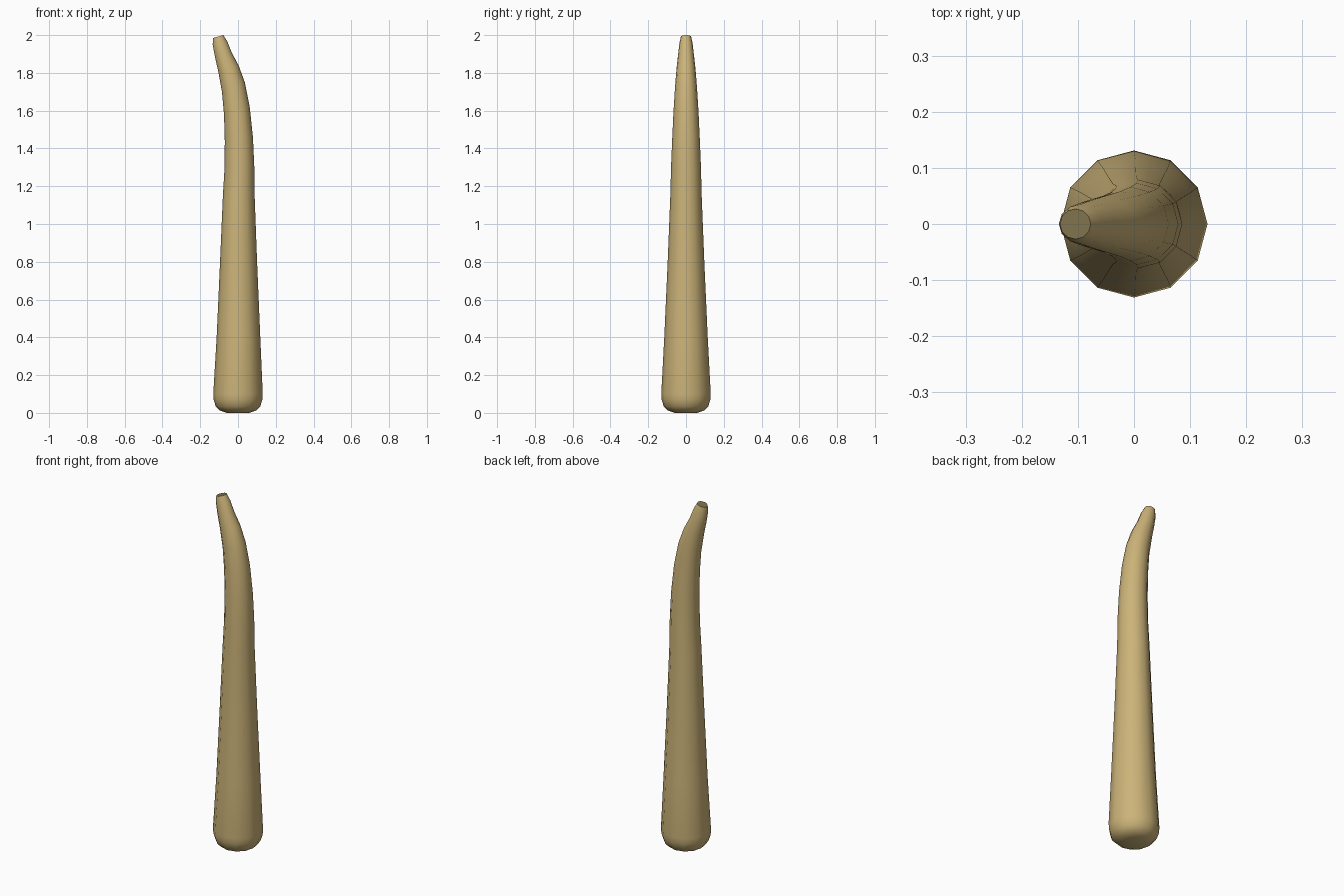
import bpy, bmesh, math
from mathutils import Vector

cube = bpy.data.objects.get("Cube")
if cube:
    bpy.data.objects.remove(cube, do_unlink=True)

SIDES = 12


def make_material(name, color):
    mat = bpy.data.materials.new(name)
    mat.use_nodes = True
    mat.diffuse_color = color
    mat.node_tree.nodes["Principled BSDF"].inputs["Base Color"].default_value = color
    return mat


def add_ring(bm, left, right, depth):
    """Elliptical ring spanning two points in the xz plane."""
    a, b = Vector((left[0], 0, left[1])), Vector((right[0], 0, right[1]))
    centre, half = (a + b) / 2, (b - a) / 2
    ring = []
    for i in range(SIDES):
        t = math.tau * i / SIDES
        ring.append(bm.verts.new(centre + half * math.cos(t)
                                 + Vector((0, depth * math.sin(t), 0))))
    return ring


# Rounded foot: (radius, height)
foot = [(0.06, 0), (0.095, 0.012), (0.118, 0.035), (0.129, 0.07), (0.131, 0.1)]
sections = [((-r, z), (r, z), r) for r, z in foot]

# Tapering shaft and curved tip: left point, right point, half depth
sections += [
    ((-0.113, 0.4), (0.118, 0.4), 0.115),
    ((-0.095, 0.8), (0.101, 0.8), 0.097),
    ((-0.08, 1.15), (0.088, 1.15), 0.083),
    ((-0.071, 1.3), (0.086, 1.31), 0.079),
    ((-0.07, 1.44), (0.079, 1.46), 0.073),
    ((-0.074, 1.58), (0.062, 1.62), 0.066),
    ((-0.085, 1.7), (0.036, 1.75), 0.058),
    ((-0.105, 1.81), (0.003, 1.84), 0.05),
    ((-0.122, 1.885), (-0.032, 1.905), 0.042),
    ((-0.134, 1.95), (-0.056, 1.965), 0.035),
    ((-0.132, 1.985), (-0.077, 2.0), 0.027),
]

bm = bmesh.new()
rings = [add_ring(bm, *s) for s in sections]
for low, high in zip(rings, rings[1:]):
    for i in range(SIDES):
        j = (i + 1) % SIDES
        bm.faces.new((low[i], low[j], high[j], high[i]))
bm.faces.new(rings[0][::-1])

# Cut end of the tip in a darker shade
tip = bm.faces.new(rings[-1])
tip.material_index = 1

mesh = bpy.data.meshes.new("curved_horn")
bm.to_mesh(mesh)
bm.free()
mesh.materials.append(make_material("tan horn", (0.60, 0.45, 0.19, 1)))
mesh.materials.append(make_material("dark tip", (0.22, 0.17, 0.075, 1)))

horn = bpy.data.objects.new("curved_horn", mesh)
bpy.context.collection.objects.link(horn)
bpy.context.view_layer.objects.active = horn
horn.select_set(True)
bpy.ops.object.shade_smooth_by_angle(angle=math.radians(50))
